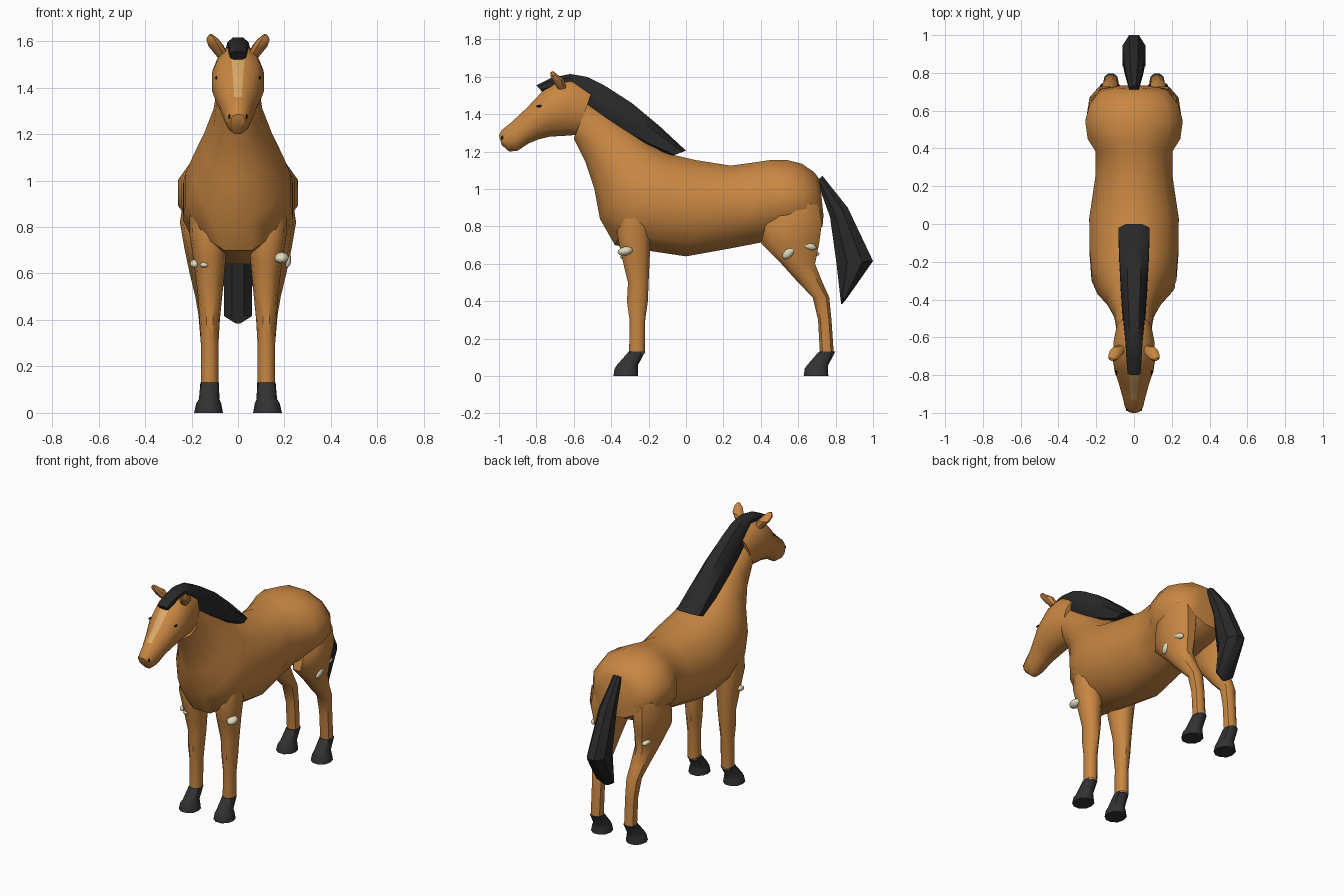
import bpy, bmesh, math
from mathutils import Vector, Matrix


def material(name, rgb):
    m = bpy.data.materials.new(name)
    m.diffuse_color = (*rgb, 1)
    return m


COAT = material("bay coat", (0.58, 0.24, 0.055))
BLACK = material("black hair", (0.022, 0.022, 0.023))
HOOF = material("dark hoof", (0.032, 0.032, 0.034))
BLAZE = material("tan blaze", (0.70, 0.40, 0.14))
STONE = material("pale stone", (0.74, 0.70, 0.50))
EYE = material("eye black", (0.008, 0.007, 0.006))


def finish(name, bm, mats, angle=40):
    """Fix normals, smooth up to the given angle, and link the object."""
    bmesh.ops.recalc_face_normals(bm, faces=bm.faces)
    for f in bm.faces:
        f.smooth = True
    for e in bm.edges:
        e.smooth = e.calc_face_angle(0) < math.radians(angle)
    me = bpy.data.meshes.new(name)
    bm.to_mesh(me)
    bm.free()
    for m in mats:
        me.materials.append(m)
    ob = bpy.data.objects.new(name, me)
    bpy.context.collection.objects.link(ob)
    return ob


def loft(name, rings, mats, n=12, power=1.0, angle=40, paint=None):
    """Skin oval rings, each given as (y1, z1, y2, z2, half width, centre x)."""
    bm = bmesh.new()
    k = 1 / math.cos(math.pi / n)
    shape = lambda v: math.copysign(min(abs(v) * k, 1) ** power, v)
    loops = []
    for y1, z1, y2, z2, w, *cx in rings:
        a, b = Vector((0, y1, z1)), Vector((0, y2, z2))
        c, u = (a + b) / 2 + Vector((cx[0] if cx else 0, 0, 0)), (a - b) / 2
        loop = []
        for i in range(n):
            t = 2 * math.pi * (i + 0.5) / n
            loop.append(bm.verts.new(c + u * shape(math.cos(t)) + Vector((w * shape(math.sin(t)), 0, 0))))
        loops.append(loop)
    for p, q in zip(loops, loops[1:]):
        for i in range(n):
            j = (i + 1) % n
            bm.faces.new((p[i], p[j], q[j], q[i]))
    bm.faces.new(loops[0])
    bm.faces.new(loops[-1])
    bmesh.ops.recalc_face_normals(bm, faces=bm.faces)
    if paint:
        for f in bm.faces:
            f.material_index = paint(f)
    return finish(name, bm, mats, angle)


def leg_rings(rows, s):
    """Level rings from (z, centre y, half depth, centre x, half width)."""
    return [(y - ry, z, y + ry, z, rx, s * x) for z, y, ry, x, rx in rows]


def blob(name, loc, size, mat, tilt=0.0, sub=1):
    bm = bmesh.new()
    bmesh.ops.create_icosphere(bm, subdivisions=sub, radius=1)
    bm.transform(Matrix.Translation(loc) @ Matrix.Rotation(tilt, 4, 'X') @ Matrix.Diagonal((*size, 1)))
    return finish(name, bm, [mat], 60)


# Torso and neck, from rump to throat
loft("body", [
    (0.715, 1.05, 0.735, 0.86, 0.10),
    (0.685, 1.09, 0.73, 0.80, 0.18),
    (0.62, 1.135, 0.65, 0.76, 0.235),
    (0.54, 1.155, 0.55, 0.74, 0.258),
    (0.45, 1.155, 0.45, 0.73, 0.245),
    (0.385, 1.145, 0.39, 0.712, 0.205),
    (0.24, 1.125, 0.25, 0.685, 0.205),
    (0.05, 1.155, 0.0, 0.64, 0.237),
    (-0.10, 1.19, -0.20, 0.67, 0.235),
    (-0.16, 1.225, -0.38, 0.70, 0.225),
    (-0.21, 1.255, -0.46, 0.84, 0.195),
    (-0.30, 1.325, -0.49, 1.00, 0.145),
    (-0.41, 1.40, -0.54, 1.15, 0.105),
    (-0.52, 1.47, -0.60, 1.27, 0.09),
], [COAT])


# Head, with the blaze on its top faces
def blaze_rule(f):
    c = f.calc_center_median()
    return 1 if abs(c.x) < 0.005 and f.normal.z > 0.3 and -0.95 < c.y < -0.70 else 0


loft("head", [
    (-0.50, 1.53, -0.58, 1.29, 0.09),
    (-0.61, 1.59, -0.64, 1.285, 0.108),
    (-0.70, 1.57, -0.73, 1.28, 0.112),
    (-0.77, 1.52, -0.79, 1.265, 0.102),
    (-0.85, 1.435, -0.84, 1.245, 0.08),
    (-0.93, 1.36, -0.90, 1.205, 0.06),
    (-0.985, 1.315, -0.945, 1.20, 0.048),
    (-1.0, 1.285, -0.985, 1.235, 0.03),
], [COAT, BLAZE], paint=blaze_rule)

# Mane running over the crest to the forelock
loft("mane", [
    (0.0, 1.205, -0.08, 1.175, 0.083),
    (-0.14, 1.335, -0.22, 1.215, 0.078),
    (-0.29, 1.46, -0.38, 1.30, 0.07),
    (-0.43, 1.55, -0.53, 1.41, 0.06),
    (-0.53, 1.60, -0.58, 1.48, 0.052),
    (-0.62, 1.615, -0.64, 1.54, 0.045),
    (-0.72, 1.595, -0.71, 1.535, 0.04),
    (-0.80, 1.555, -0.77, 1.52, 0.034),
], [BLACK], n=8, power=0.8)

# Tail
loft("tail", [
    (0.73, 1.07, 0.70, 1.045, 0.025),
    (0.865, 0.90, 0.77, 0.85, 0.05),
    (1.0, 0.615, 0.805, 0.60, 0.062),
    (0.86, 0.415, 0.825, 0.42, 0.06),
    (0.835, 0.385, 0.83, 0.385, 0.01),
], [BLACK], n=8, angle=30)

FRONT = [(0.88, -0.27, 0.08, 0.14, 0.07), (0.77, -0.28, 0.09, 0.127, 0.082),
         (0.65, -0.27, 0.077, 0.122, 0.068), (0.50, -0.255, 0.055, 0.12, 0.052),
         (0.40, -0.26, 0.056, 0.122, 0.044), (0.30, -0.26, 0.042, 0.122, 0.038),
         (0.12, -0.262, 0.042, 0.122, 0.038)]
HIND = [(0.92, 0.60, 0.11, 0.15, 0.085), (0.82, 0.577, 0.15, 0.155, 0.095),
        (0.71, 0.557, 0.155, 0.148, 0.083), (0.60, 0.60, 0.09, 0.142, 0.066),
        (0.50, 0.665, 0.065, 0.132, 0.052), (0.42, 0.722, 0.044, 0.126, 0.044),
        (0.30, 0.742, 0.036, 0.122, 0.038), (0.12, 0.753, 0.037, 0.122, 0.037)]

for s, side in ((1, "right"), (-1, "left")):
    # Legs
    loft(f"front_leg_{side}", leg_rings(FRONT, s), [COAT], n=10)
    loft(f"hind_leg_{side}", leg_rings(HIND, s), [COAT], n=10)
    # Hooves: pastern stepping forward to a flared foot
    for part, y in (("front", 0), ("hind", 1.017)):
        loft(f"{part}_hoof_{side}", leg_rings([
            (0.13, -0.263 + y, 0.044, 0.122, 0.04),
            (0.06, -0.312 + y, 0.056, 0.124, 0.044),
            (0.04, -0.32 + y, 0.062, 0.126, 0.054),
            (0.0, -0.322 + y, 0.066, 0.127, 0.062)], s), [HOOF], n=10)
    # Ears
    loft(f"ear_{side}", [
        (-0.68, 1.53, -0.64, 1.54, 0.025, s * 0.065),
        (-0.71, 1.575, -0.65, 1.585, 0.032, s * 0.095),
        (-0.725, 1.605, -0.685, 1.61, 0.026, s * 0.11),
        (-0.725, 1.625, -0.71, 1.63, 0.008, s * 0.117)], [COAT], n=8)
    # Eyes and nostrils
    blob(f"eye_{side}", (s * 0.094, -0.785, 1.443), (0.005, 0.017, 0.008), EYE)
    blob(f"nostril_{side}", (s * 0.037, -0.982, 1.275), (0.006, 0.008, 0.012), EYE)

# Pale stones stuck to the upper legs
for i, (x, y, z, size, tilt) in enumerate([
        (0.187, -0.325, 0.668, (0.032, 0.042, 0.024), 0.2),
        (0.208, 0.55, 0.66, (0.022, 0.045, 0.025), 0.8),
        (0.20, 0.655, 0.695, (0.02, 0.045, 0.02), -0.25),
        (-0.187, -0.30, 0.642, (0.02, 0.03, 0.018), 0.2),
        (-0.145, -0.335, 0.637, (0.02, 0.018, 0.012), 0.0),
        (-0.185, 0.67, 0.66, (0.022, 0.045, 0.018), -0.2)]):
    blob(f"stone_{i + 1}", (x, y, z), size, STONE, tilt, 2)
